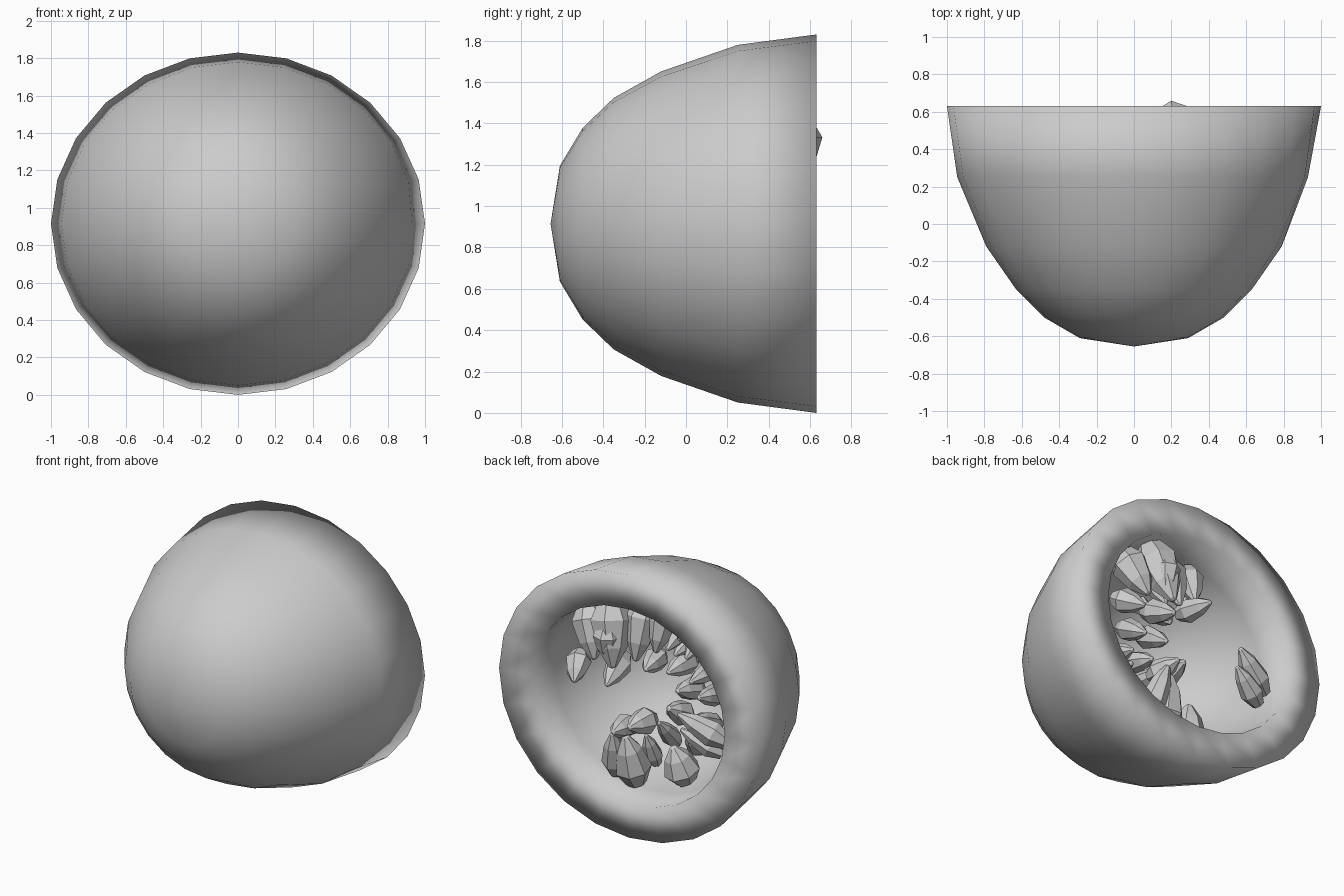
import bpy, bmesh, math, random
from mathutils import Vector

random.seed(4)
cube = bpy.data.objects.get("Cube")
if cube:
    bpy.data.objects.remove(cube, do_unlink=True)

MID_Z = 0.915
SEGMENTS = 24

stone = bpy.data.materials.new("grey_stone")
stone.use_nodes = True
GREY = (0.6, 0.6, 0.6, 1)
stone.diffuse_color = GREY
stone.node_tree.nodes["Principled BSDF"].inputs["Base Color"].default_value = GREY


def finish(bm, name, smooth):
    bmesh.ops.recalc_face_normals(bm, faces=bm.faces)
    for f in bm.faces:
        f.smooth = smooth
    mesh = bpy.data.meshes.new(name)
    bm.to_mesh(mesh)
    bm.free()
    mesh.materials.append(stone)
    obj = bpy.data.objects.new(name, mesh)
    bpy.context.collection.objects.link(obj)
    return obj


# Rock shell: one closed profile of (radius, y), outside, rim, then cavity
profile = [(0.29, -0.61), (0.48, -0.5), (0.63, -0.35), (0.79, -0.12), (0.945, 0.25),
           (1, 0.63), (0.74, 0.63), (0.73, 0.4), (0.62, 0.08), (0.42, -0.16), (0.2, -0.28)]
bm = bmesh.new()
rings = []
for r, y in profile:
    # Oval at the rim, rounder toward the closed end
    height = r * (MID_Z + 0.05 * min(1, max(0, -y / 0.35)))
    ring = []
    for i in range(SEGMENTS):
        a = math.tau * i / SEGMENTS
        ring.append(bm.verts.new((r * math.cos(a), y, MID_Z + height * math.sin(a))))
    rings.append(ring)
for low, high in zip(rings, rings[1:]):
    for i in range(SEGMENTS):
        j = (i + 1) % SEGMENTS
        bm.faces.new((low[i], low[j], high[j], high[i]))
for ring, y in ((rings[0], -0.655), (rings[-1], -0.31)):
    pole = bm.verts.new((0, y, MID_Z))
    for i in range(SEGMENTS):
        bm.faces.new((ring[i], ring[(i + 1) % SEGMENTS], pole))
# Small dent at one side, just before the rim
rings[4][0].co.x -= 0.015
finish(bm, "rock_shell", True)


# Crystals: faceted spikes, widest near the base
def crystal(name, base, tip, radius, sides=7):
    base, tip = Vector(base), Vector(tip)
    axis = tip - base
    turn = axis.to_track_quat('Z', 'Y')
    spin = random.uniform(0, 1)
    bm = bmesh.new()
    for along, width in ((0, 0.55), (0.3, 1), (0.7, 0.7), (0.97, 0.2)):
        for i in range(sides):
            a = math.tau * (i + spin) / sides
            p = Vector((math.cos(a) * width * radius, math.sin(a) * width * radius,
                        along * axis.length))
            bm.verts.new(base + turn @ p)
    bm.verts.new(tip)
    bmesh.ops.convex_hull(bm, input=bm.verts)
    obj = finish(bm, name, False)
    obj.location.z = MID_Z


# Band of crystals lining the middle of the cavity from top to bottom
COUNT = 9
for i in range(COUNT):
    a = math.radians(72 - 144 * i / (COUNT - 1))
    for x in (-0.15, 0.05):
        x += random.uniform(-0.04, 0.04)
        wall = Vector((x, 0.42 - 0.64 * math.cos(a), 0.6 * math.sin(a)))
        inner = Vector((x, 0.5, 0))
        reach = random.uniform(0.32, 0.5)
        crystal(f"lining_crystal_{'left' if x > -0.05 else 'right'}_{i}", wall,
                wall.lerp(inner, reach), random.uniform(0.055, 0.085))

# Larger single crystals near the opening: base, tip, radius
large = [
    ((0.26, 0.46, 0.62), (0.16, 0.58, 0.2), 0.14),
    ((0.46, 0.42, 0.52), (0.33, 0.54, 0.2), 0.12),
    ((0.05, 0.36, 0.64), (0.04, 0.5, 0.25), 0.11),
    ((-0.12, 0.38, 0.62), (-0.1, 0.48, 0.34), 0.09),
    ((0.1, 0.4, -0.64), (0.12, 0.5, -0.28), 0.12),
    ((-0.2, 0.28, -0.6), (-0.15, 0.36, -0.34), 0.12),
    ((0.24, 0.42, -0.6), (0.18, 0.55, -0.26), 0.09),
    ((-0.66, 0.49, -0.13), (-0.36, 0.61, 0.04), 0.085),
    ((-0.62, 0.48, -0.22), (-0.36, 0.58, -0.08), 0.075),
    ((0.22, 0.36, 0.2), (0.18, 0.62, 0.09), 0.085),
    ((0.52, 0.42, 0.16), (0.43, 0.62, 0.05), 0.085),
    ((-0.06, 0.36, 0.28), (-0.12, 0.62, 0.28), 0.08),
    ((0.17, 0.36, -0.26), (0.14, 0.61, -0.23), 0.08),
    ((0.05, 0.3, -0.22), (0.05, 0.56, -0.19), 0.09),
]
for n, (base, tip, radius) in enumerate(large):
    crystal(f"large_crystal_{n}", base, tip, radius)

# Broad crystal poking just past the rim plane
crystal("front_crystal", (0.21, 0.565, 0.49), (0.21, 0.565, 0.25), 0.095)
